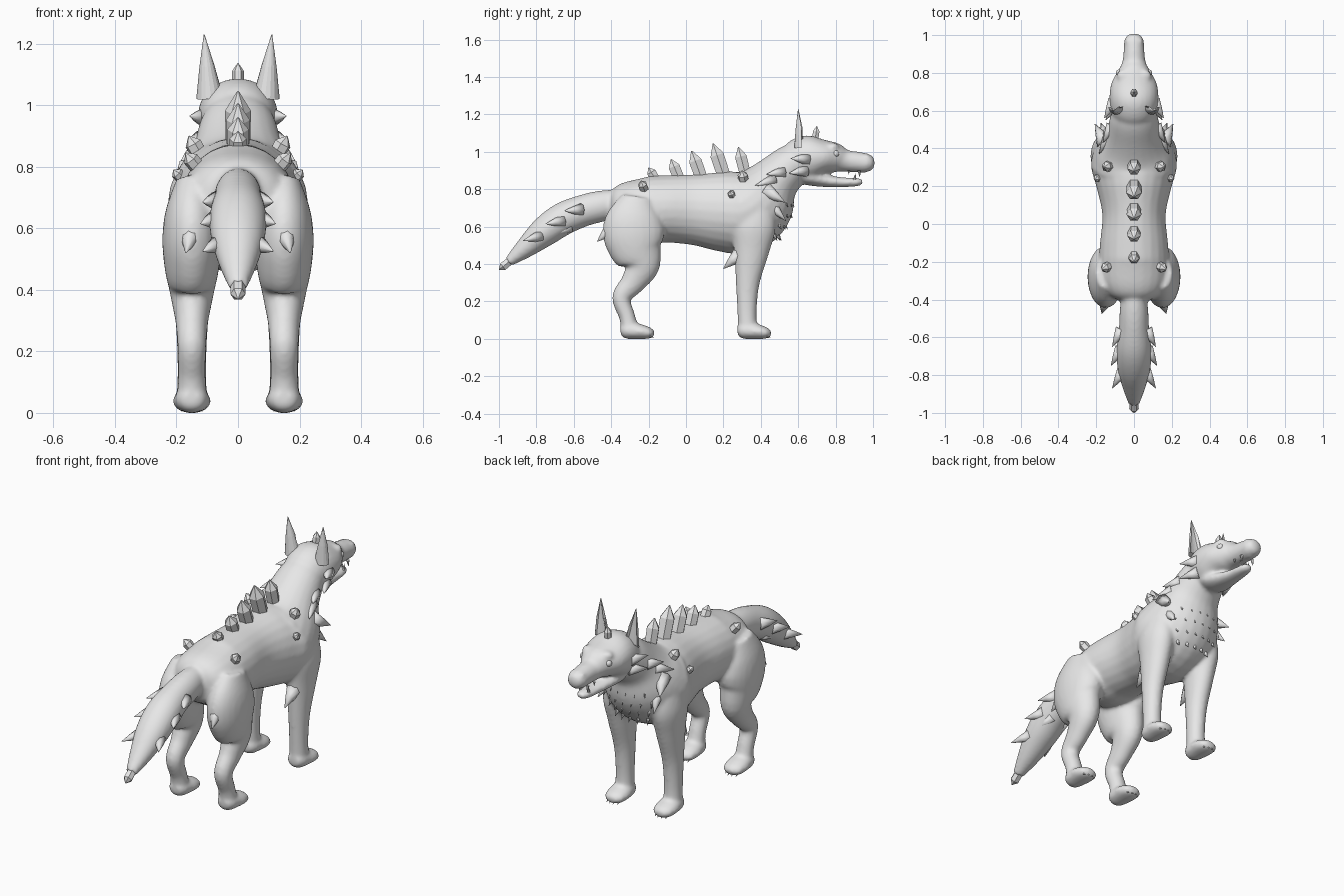
import bpy, bmesh
from math import cos, sin, pi
from mathutils import Vector

cube = bpy.data.objects.get("Cube")
if cube:
    bpy.data.objects.remove(cube, do_unlink=True)

GREY = (0.8, 0.8, 0.8, 1)
grey = bpy.data.materials.new("plain grey")
grey.use_nodes = True
grey.diffuse_color = GREY
grey.node_tree.nodes["Principled BSDF"].inputs["Base Color"].default_value = GREY


def finish(name, bm, smooth):
    bmesh.ops.recalc_face_normals(bm, faces=bm.faces[:])
    mesh = bpy.data.meshes.new(name)
    bm.to_mesh(mesh)
    bm.free()
    mesh.materials.append(grey)
    for p in mesh.polygons:
        p.use_smooth = smooth
    ob = bpy.data.objects.new(name, mesh)
    bpy.context.collection.objects.link(ob)
    return ob


def skin(bm, rings):
    """Join vertex rings into a closed tube."""
    n = len(rings[0])
    for a, b in zip(rings, rings[1:]):
        for i in range(n):
            j = (i + 1) % n
            bm.faces.new((a[i], a[j], b[j], b[i]))
    bm.faces.new(rings[0][::-1])
    bm.faces.new(rings[-1])


def spline(pts, steps=5):
    """Catmull-Rom through points that carry their radii."""
    p = [pts[0]] + list(pts) + [pts[-1]]
    out = []
    for a, b, c, d in zip(p, p[1:], p[2:], p[3:]):
        for s in range(steps):
            t = s / steps
            out.append([0.5 * (2 * j + (k - i) * t + (2 * i - 5 * j + 4 * k - l) * t * t
                               + (3 * j - i - 3 * k + l) * t ** 3)
                        for i, j, k, l in zip(a, b, c, d)])
    return out + [list(pts[-1])]


def limb(bm, pts, x=0, n=24):
    """Elliptical tube; each point is y, z, side radius, depth radius."""
    path = spline(pts)
    rings = []
    for i, (y, z, rx, rv) in enumerate(path):
        a, b = path[max(i - 1, 0)], path[min(i + 1, len(path) - 1)]
        v = Vector((0, a[1] - b[1], b[0] - a[0])).normalized()
        rings.append([bm.verts.new(Vector((x + rx * cos(2 * pi * k / n), y, z))
                                   + v * rv * sin(2 * pi * k / n)) for k in range(n)])
    skin(bm, rings)


def ball(bm, centre, r, scale=(1, 1, 1)):
    made = bmesh.ops.create_uvsphere(bm, u_segments=16, v_segments=10, radius=r)
    for v in made["verts"]:
        v.co = Vector(c * s for c, s in zip(v.co, scale)) + Vector(centre)


def points(name, items, sides=8, shoulder=None, mirror=True, flat=1.0, smooth=False):
    """Spikes (or crystals, when a shoulder is given) from base to tip."""
    bm = bmesh.new()
    for base, tip, r in items:
        for side in ((1, -1) if mirror else (1,)):
            a, b = (Vector((p[0] * side, p[1], p[2])) for p in (base, tip))
            q = (b - a).to_track_quat('Z', 'Y')
            levels = [(0, 1), (shoulder, 1.05), (1, 0.08)] if shoulder else \
                     [(0, 1), (0.5, 0.56), (1, 0.03)]
            skin(bm, [[bm.verts.new(a.lerp(b, t) + q @ Vector(
                (r * w * flat * cos(2 * pi * k / sides), r * w * sin(2 * pi * k / sides), 0)))
                for k in range(sides)] for t, w in levels])
    return finish(name, bm, smooth)


# Body: overlapping volumes fused into one smooth skin
bm = bmesh.new()
limb(bm, [(-.41, .70, .06, .07), (-.38, .70, .13, .11), (-.31, .70, .175, .145),
          (-.2, .69, .185, .18), (-.1, .695, .18, .18), (.05, .69, .168, .19),
          (.2, .68, .2, .215), (.31, .68, .228, .22), (.40, .75, .205, .2),
          (.48, .85, .15, .135), (.565, .93, .125, .112), (.63, .97, .1, .09)])
# Head and upper muzzle
limb(bm, [(.54, .94, .08, .08), (.58, .95, .115, .11), (.66, .967, .13, .122),
          (.74, .972, .122, .092), (.80, .966, .092, .08), (.85, .952, .064, .06),
          (.92, .945, .055, .055), (.97, .938, .052, .05), (.995, .93, .038, .034),
          (1.007, .927, .015, .015)])
# Lower jaw
limb(bm, [(.6, .88, .06, .04), (.66, .865, .085, .045), (.75, .845, .062, .034),
          (.84, .837, .045, .026), (.91, .838, .037, .023), (.945, .84, .018, .014)])
# Tail
limb(bm, [(-.34, .73, .06, .07), (-.45, .71, .075, .083), (-.55, .685, .08, .085),
          (-.66, .64, .092, .088), (-.76, .57, .088, .08), (-.86, .485, .062, .055),
          (-.95, .41, .03, .026)])
for s in (1, -1):
    # Front leg
    limb(bm, [(.36, .72, .06, .1), (.36, .6, .08, .12), (.35, .47, .068, .095),
              (.33, .3, .053, .064), (.326, .15, .047, .052), (.33, .05, .05, .052)], s * .15)
    # Hind leg
    limb(bm, [(-.26, .76, .05, .08), (-.275, .66, .085, .145), (-.28, .57, .096, .165),
              (-.265, .48, .09, .145), (-.235, .39, .072, .095), (-.285, .3, .054, .066),
              (-.345, .22, .047, .05), (-.315, .12, .045, .043), (-.3, .05, .05, .048)], s * .15)
    # Paws
    for y in (.335, -.29):
        limb(bm, [(y - .06, .045, .03, .025), (y - .035, .045, .05, .043),
                  (y + .02, .042, .06, .043), (y + .075, .034, .06, .035),
                  (y + .105, .028, .046, .026), (y + .12, .025, .02, .014)], s * .15)
    # Brow and nostril bumps
    ball(bm, (s * .055, .785, 1.025), .034, (1.1, 1, .7))
    ball(bm, (s * .026, .965, .965), .022)
body = finish("body", bm, True)
bpy.context.view_layer.objects.active = body
body.select_set(True)
fuse = body.modifiers.new("fuse", 'REMESH')
fuse.mode = 'VOXEL'
fuse.voxel_size = .01
fuse.use_smooth_shade = True
soft = body.modifiers.new("soften", 'SMOOTH')
soft.factor = .5
soft.iterations = 8
for m in ("fuse", "soften"):
    bpy.ops.object.modifier_apply(modifier=m)
for p in body.data.polygons:
    p.use_smooth = True
body.select_set(False)

# Eyes
bm = bmesh.new()
for s in (1, -1):
    ball(bm, (s * .077, .8, .99), .019)
finish("eyes", bm, True)

# Ears, hollowed on the side toward the muzzle
ears = points("ears", [((.092, .622, 1.025), (.11, .6, 1.23), .044)], sides=16)
for v in ears.data.vertices:
    mid = .622 - .022 * (v.co.z - 1.025) / .205
    if v.co.y > mid + .012:
        v.co.y = mid - .3 * (v.co.y - mid)

# Crystals along the spine, flanks, forehead and tail tip
points("back_crystals", [((0, .32, .87), (0, .28, 1.025), .034),
                         ((0, .21, .85), (0, .145, 1.045), .04),
                         ((0, .09, .84), (0, .03, 1.005), .037),
                         ((0, -.03, .84), (0, -.08, .96), .033),
                         ((0, -.155, .84), (0, -.2, .915), .027)],
       sides=6, shoulder=.68, mirror=False)
points("flank_crystals", [((.12, .31, .83), (.16, .3, .9), .027),
                          ((.18, .25, .76), (.21, .235, .79), .019),
                          ((.125, -.22, .79), (.17, -.24, .845), .025)],
       sides=6, shoulder=.65)
points("forehead_crystal", [((0, .69, 1.06), (0, .7, 1.137), .019)], 6, .65, False)
points("tail_tip_crystal", [((0, -.93, .425), (0, -1, .37), .024)], 6, .7, False)

# Fur tufts
points("tail_tufts", [((.065, -.56, .69), (.115, -.65, .685), .035),
                      ((.068, -.66, .63), (.122, -.75, .615), .035),
                      ((.06, -.78, .55), (.115, -.87, .525), .033),
                      ((.04, -.62, .6), (.07, -.72, .55), .03)], smooth=True)
points("cheek_tufts", [((.105, .65, .96), (.157, .56, .965), .035),
                       ((.095, .64, .9), (.15, .55, .885), .034),
                       ((.115, .52, .89), (.165, .43, .88), .034),
                       ((.13, .47, .85), (.185, .37, .82), .034)], smooth=True)
points("shoulder_tufts", [((.155, .43, .79), (.207, .53, .73), .045),
                          ((.14, .45, .72), (.175, .535, .63), .038)], smooth=True)
points("leg_tufts", [((.15, .285, .45), (.15, .2, .375), .042),
                     ((.15, -.4, .59), (.17, -.475, .52), .04)], smooth=True)
ruff = []
for row, (z, y) in enumerate([(.79, .545), (.73, .535), (.67, .51), (.61, .475)]):
    for k in range(6 + row % 2):
        x = (k - (5 + row % 2) / 2) * .043
        front = y - 3 * x * x
        ruff.append(((x, front - .015, z), (x * 1.15, front + .035, z - .085), .029))
points("chest_ruff", ruff, sides=6, mirror=False, flat=.8, smooth=True)

# Claws and fangs
points("claws", [((.15 + d, y - abs(d) * .4, .024), (.15 + d, y + .028 - abs(d) * .4, .004), .009)
                 for y in (.43, -.195) for d in (-.033, -.011, .011, .033)], sides=6)
points("fangs", [((.036, .925, .9), (.037, .93, .862), .009),
                 ((.038, .87, .9), (.038, .87, .878), .007),
                 ((.026, .9, .85), (.028, .907, .888), .008)], sides=6)
